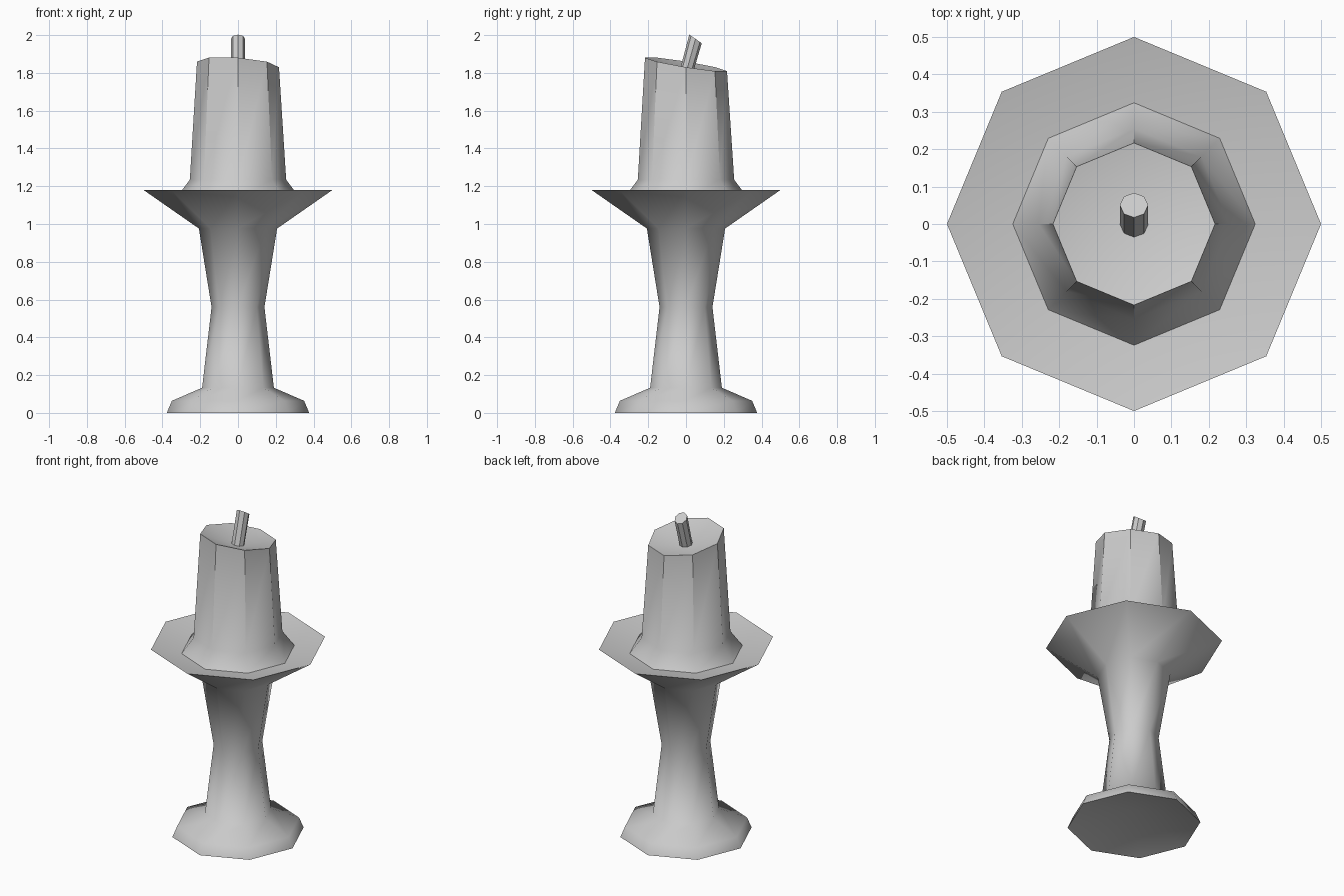
import bpy, bmesh
from math import cos, sin, pi, radians

if "Cube" in bpy.data.objects:
    bpy.data.objects.remove(bpy.data.objects["Cube"])

SIDES = 8


def lathe(name, profile, bottom, top, angle, shape=lambda x, y, z: (x, y, z)):
    """Spin (radius, z) rings into an eight-sided body, closed by fans to centre points."""
    bm = bmesh.new()
    rings = []
    for r, z in profile:
        rings.append([bm.verts.new(shape(r * cos(2 * pi * i / SIDES),
                                         r * sin(2 * pi * i / SIDES), z))
                      for i in range(SIDES)])
    low, high = bm.verts.new(bottom), bm.verts.new(top)
    for i in range(SIDES):
        j = (i + 1) % SIDES
        for a, b in zip(rings, rings[1:]):
            bm.faces.new((a[i], a[j], b[j], b[i]))
        bm.faces.new((rings[0][j], rings[0][i], low))
        bm.faces.new((rings[-1][i], rings[-1][j], high))
    mesh = bpy.data.meshes.new(name)
    bm.to_mesh(mesh)
    bm.free()
    obj = bpy.data.objects.new(name, mesh)
    bpy.context.collection.objects.link(obj)
    bpy.ops.object.select_all(action='DESELECT')
    obj.select_set(True)
    bpy.context.view_layer.objects.active = obj
    bpy.ops.object.shade_smooth_by_angle(angle=radians(angle))
    return obj


# Candlestick: foot, waisted stem and shallow dished drip pan
lathe("candlestick",
      [(0.377, 0), (0.35, 0.064), (0.19, 0.133), (0.14, 0.56), (0.207, 0.976), (0.5, 1.18)],
      (0, 0, 0.1), (0, 0, 1.07), 60)


# Candle: flared wax at the bottom, slanted rim and hollowed top
def slant(x, y, z):
    return (x, y, z - 0.163 * y - 0.07 * x if z > 1.5 else z)


lathe("candle", [(0.325, 1.14), (0.255, 1.235), (0.217, 1.845)],
      (0, 0, 1.14), (0, 0, 1.79), 40, slant)


# Wick: thin stub leaning backwards with a slanted tip
def lean(x, y, z):
    return (x, y * 0.87 + 0.28 * (z - 1.8), z - (0.6 * y if z > 1.9 else 0.28 * y))


lathe("wick", [(0.038, 1.77), (0.038, 1.98)],
      (0, -0.0084, 1.77), (0, 0.0504, 1.98), 40, lean)
